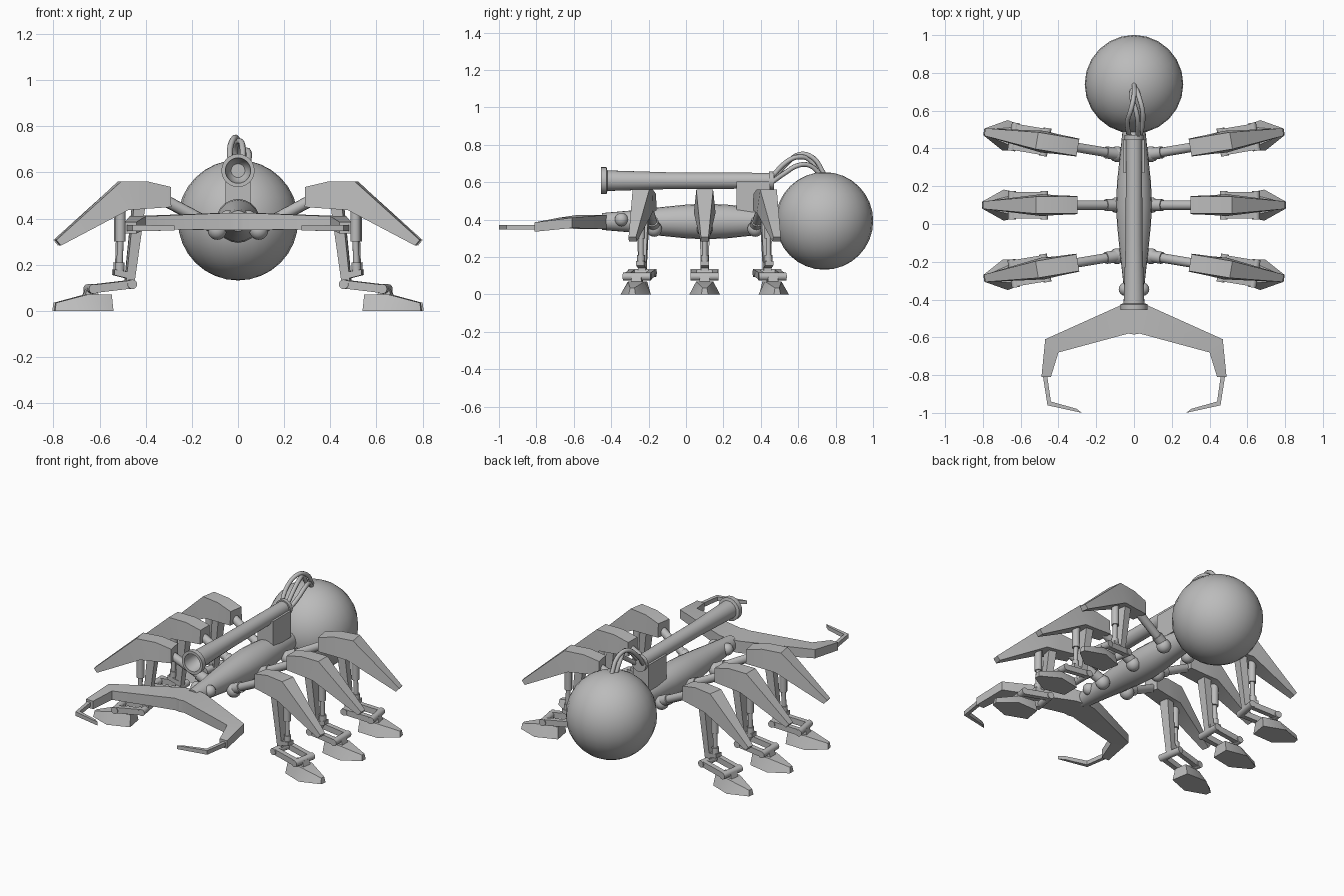
import bpy, bmesh, math
from mathutils import Matrix, Vector

cube = bpy.data.objects.get("Cube")
if cube:
    bpy.data.objects.remove(cube, do_unlink=True)

GREY = (0.5, 0.5, 0.5, 1)
grey = bpy.data.materials.new("plain grey")
grey.use_nodes = True
grey.diffuse_color = GREY
grey.node_tree.nodes["Principled BSDF"].inputs["Base Color"].default_value = GREY
IDENT = Matrix.Identity(4)
MIRROR = Matrix.Scale(-1, 4, (1, 0, 0))
SIDES = (("left", IDENT), ("right", MIRROR))


def finish(name, bm, m=IDENT):
    """Place the mesh, shade gentle edges smooth and make the object."""
    bm.transform(m)
    bmesh.ops.recalc_face_normals(bm, faces=bm.faces)
    for f in bm.faces:
        f.smooth = True
    for e in bm.edges:
        e.smooth = len(e.link_faces) == 2 and e.calc_face_angle() < 0.55
    mesh = bpy.data.meshes.new(name)
    bm.to_mesh(mesh)
    bm.free()
    mesh.materials.append(grey)
    ob = bpy.data.objects.new(name, mesh)
    bpy.context.collection.objects.link(ob)
    return ob


def loft(name, rings, m=IDENT):
    """Skin closed rings of points and cap both ends."""
    bm = bmesh.new()
    vs = [[bm.verts.new(p) for p in ring] for ring in rings]
    n = len(vs[0])
    for a, b in zip(vs, vs[1:]):
        for i in range(n):
            j = (i + 1) % n
            bm.faces.new((a[i], a[j], b[j], b[i]))
    bm.faces.new(vs[0])
    bm.faces.new(vs[-1])
    return finish(name, bm, m)


def lathe(name, profile, z, sides=20):
    """Turn (radius, y) points around an axis along y."""
    rings = []
    for r, y in profile:
        angles = [math.tau * i / sides for i in range(sides)]
        rings.append([(r * math.cos(a), y, z + r * math.sin(a)) for a in angles])
    return loft(name, rings)


def rod(name, a, b, r1, r2=None, m=IDENT, sides=12):
    a, b = Vector(a), Vector(b)
    d = b - a
    bm = bmesh.new()
    turn = d.to_track_quat("Z", "Y").to_matrix().to_4x4()
    bmesh.ops.create_cone(bm, cap_ends=True, segments=sides, radius1=r1,
                          radius2=r2 or r1, depth=d.length,
                          matrix=Matrix.Translation((a + b) / 2) @ turn)
    return finish(name, bm, m)


def ball(name, centre, r, m=IDENT, u=16, v=10):
    bm = bmesh.new()
    bmesh.ops.create_uvsphere(bm, u_segments=u, v_segments=v, radius=r,
                              matrix=Matrix.Translation(centre))
    return finish(name, bm, m)


def sections(name, rows, m=IDENT):
    """Loft boxy sections: top x, z, half width, then bottom x, z, half width."""
    return loft(name, [[(x, -w, z), (x, w, z), (bx, bw, bz), (bx, -bw, bz)]
                       for x, z, w, bx, bz, bw in rows], m)


def box(name, x, y, z):
    return loft(name, [[(x[0], v, w), (x[1], v, w), (x[1], v, t), (x[0], v, t)]
                       for v in y for w, t in [z]])


# Body and rear globe
lathe("body", [(0.045, -0.45), (0.058, -0.3), (0.075, -0.15), (0.09, 0), (0.095, 0.1),
               (0.09, 0.22), (0.075, 0.36), (0.06, 0.5)], 0.39)
ball("rear_globe", (0, 0.74, 0.393), 0.261, u=24, v=16)

# Hollow barrel with muzzle flange and end cap
lathe("barrel", [(0.03, -0.36), (0.045, -0.38), (0.055, -0.455), (0.072, -0.455),
                 (0.072, -0.425), (0.055, -0.42), (0.045, -0.1), (0.042, 0.445),
                 (0.05, 0.445), (0.05, 0.47), (0.03, 0.47)], 0.608, 24)
box("barrel_mount", (-0.055, 0.055), (0.27, 0.45), (0.44, 0.605))

# Hoses from barrel to globe
hoses = (((-0.025, 0.46, 0.61), (-0.035, 0.54, 0.7), (-0.015, 0.61, 0.75), (0, 0.68, 0.73), (0, 0.74, 0.64)),
         ((0.02, 0.46, 0.63), (0.02, 0.54, 0.71), (0.01, 0.6, 0.735), (-0.01, 0.66, 0.72), (-0.01, 0.71, 0.64)),
         ((0.03, 0.46, 0.6), (0.045, 0.53, 0.65), (0.045, 0.6, 0.69), (0.03, 0.66, 0.69), (0.01, 0.72, 0.64)))
for i, pts in enumerate(hoses):
    curve = bpy.data.curves.new("hose", "CURVE")
    curve.dimensions = "3D"
    curve.bevel_depth = 0.013
    curve.bevel_resolution = 2
    curve.resolution_u = 4
    spline = curve.splines.new("BEZIER")
    spline.bezier_points.add(len(pts) - 1)
    for bp, p in zip(spline.bezier_points, pts):
        bp.co = p
        bp.handle_left_type = bp.handle_right_type = "AUTO"
    curve.materials.append(grey)
    bpy.context.collection.objects.link(bpy.data.objects.new(f"hose_{i + 1}", curve))


# Jaws: sections across each arm, given as outer and inner corners
def jaw_ring(ox, oy, ix, iy, top, low):
    return [(ox, oy, top), (ix, iy, top), (ix, iy, low), (ox, oy, low)]


for side, m in SIDES:
    loft(f"{side}_jaw", [jaw_ring(0, -0.42, 0, -0.585, 0.425, 0.35),
                         jaw_ring(0.07, -0.43, 0.03, -0.58, 0.425, 0.35),
                         jaw_ring(0.47, -0.61, 0.4, -0.68, 0.41, 0.355),
                         jaw_ring(0.49, -0.81, 0.44, -0.81, 0.385, 0.335)], m)
    loft(f"{side}_jaw_claw", [jaw_ring(0.483, -0.8, 0.46, -0.8, 0.372, 0.346),
                              jaw_ring(0.458, -0.96, 0.44, -0.94, 0.372, 0.346),
                              jaw_ring(0.275, -1, 0.305, -0.978, 0.37, 0.348)], m)
    ball(f"{side}_neck_bump", (0.045, -0.345, 0.4), 0.036, m)


# One leg, built with the hip at x = 0.09 and reaching outward along x
def leg(name, m):
    ball(f"{name}_hip", (0.09, 0, 0.35), 0.042, m)
    rod(f"{name}_hip_collar", (0.09, 0, 0.36), (0.15, 0, 0.391), 0.032, m=m)
    rod(f"{name}_arm", (0.09, 0, 0.36), (0.36, 0, 0.5), 0.025, m=m)
    sections(f"{name}_armour", [(0.3, 0.537, 0.045, 0.3, 0.45, 0.048),
                                (0.4, 0.56, 0.045, 0.4, 0.443, 0.052),
                                (0.52, 0.56, 0.045, 0.49, 0.437, 0.058),
                                (0.8, 0.307, 0.02, 0.78, 0.283, 0.022)], m)
    # Shin and its damper
    sections(f"{name}_shin", [(0.46, 0.46, 0.03, 0.41, 0.46, 0.03),
                              (0.495, 0.11, 0.02, 0.458, 0.11, 0.02)], m)
    rod(f"{name}_damper_sleeve", (0.515, 0, 0.45), (0.515, 0, 0.3), 0.022, m=m)
    rod(f"{name}_damper_rod", (0.515, 0, 0.32), (0.52, 0, 0.16), 0.014, m=m)
    rod(f"{name}_damper_collar", (0.518, 0, 0.21), (0.52, 0, 0.16), 0.021, m=m)
    sections(f"{name}_damper_bracket", [(0.465, 0.165, 0.022, 0.465, 0.135, 0.022),
                                        (0.545, 0.18, 0.022, 0.545, 0.155, 0.022)], m)
    # Ankle: two links between cross pins
    for x, z, label in ((0.475, 0.115, "upper"), (0.645, 0.095, "lower")):
        rod(f"{name}_{label}_pin", (x, -0.075, z), (x, 0.075, z), 0.021, m=m)
    for y in (-0.055, 0.055):
        sections(f"{name}_ankle_link",
                 [(0.475, 0.133, 0.015, 0.475, 0.097, 0.015),
                  (0.645, 0.113, 0.015, 0.645, 0.077, 0.015)],
                 m @ Matrix.Translation((0, y, 0)))
    sections(f"{name}_foot_post", [(0.625, 0.1, 0.025, 0.61, 0.05, 0.03),
                                   (0.665, 0.1, 0.025, 0.68, 0.05, 0.03)], m)
    # Foot: flared sole under a narrower top
    sections(f"{name}_foot", [(0.56, 0.07, 0.04, 0.555, 0, 0.055),
                              (0.67, 0.07, 0.045, 0.69, 0, 0.082),
                              (0.8, 0.035, 0.012, 0.805, 0, 0.018)], m)


for row, y, angle in (("front", -0.17, -9.5), ("middle", 0.1, 0), ("back", 0.37, 9.5)):
    swing = (Matrix.Translation((0.09, y, 0)) @ Matrix.Rotation(math.radians(angle), 4, "Z")
             @ Matrix.Translation((-0.09, 0, 0)))
    for side, m in SIDES:
        leg(f"{row}_{side}_leg", m @ swing)
